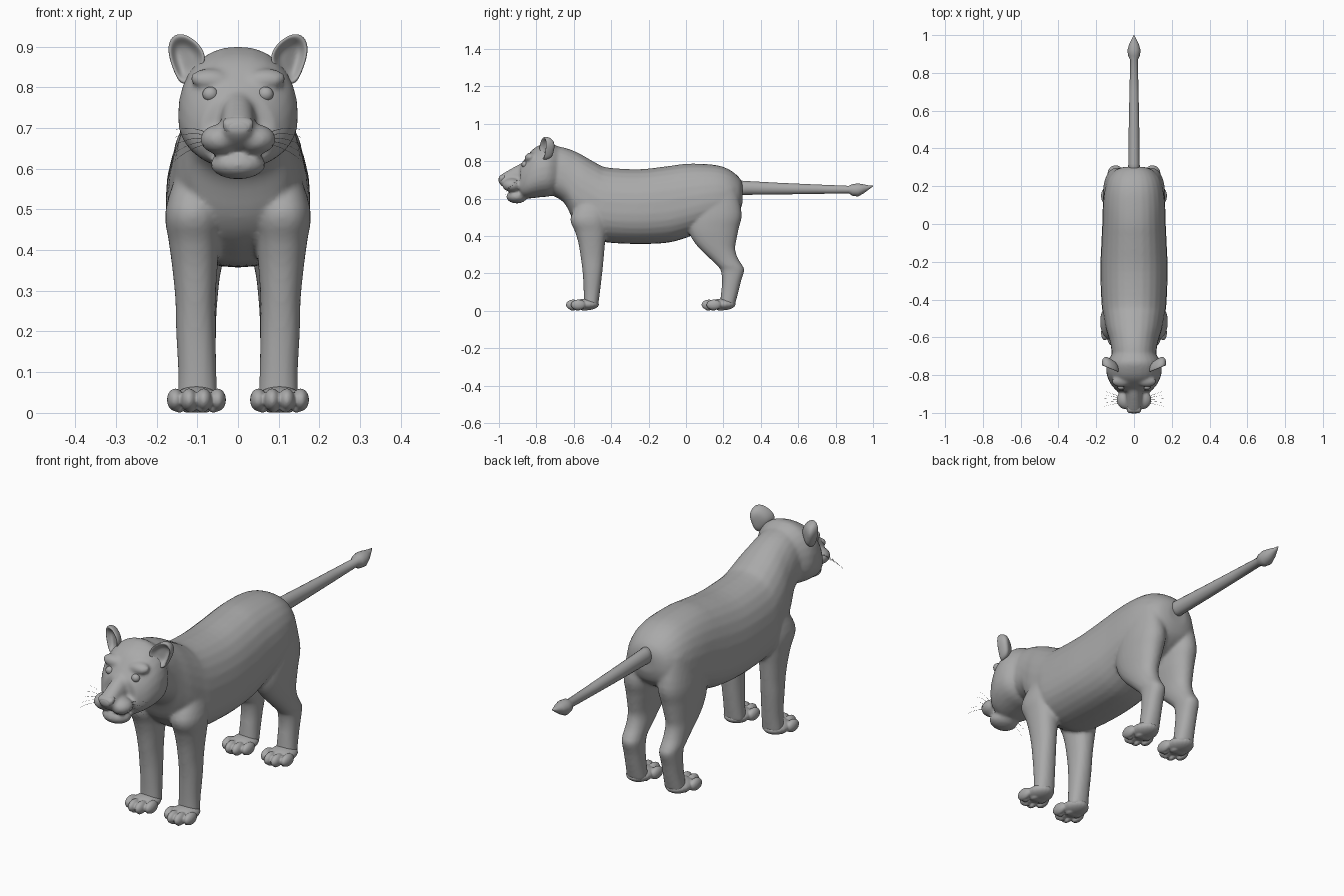
import bpy, bmesh, math
from mathutils import Vector, Matrix

if "Cube" in bpy.data.objects:
    bpy.data.objects.remove(bpy.data.objects["Cube"])

fur = bpy.data.materials.new("grey_fur")
fur.diffuse_color = (0.4, 0.4, 0.4, 1)
fur.use_nodes = True
fur.node_tree.nodes["Principled BSDF"].inputs["Base Color"].default_value = fur.diffuse_color


def finish(name, bm, mirror=False, voxel=0, smooth=0, subsurf=0):
    bmesh.ops.recalc_face_normals(bm, faces=bm.faces)
    me = bpy.data.meshes.new(name)
    bm.to_mesh(me)
    bm.free()
    me.materials.append(fur)
    for p in me.polygons:
        p.use_smooth = True
    ob = bpy.data.objects.new(name, me)
    bpy.context.collection.objects.link(ob)
    if mirror:
        m = ob.modifiers.new("mirror", 'MIRROR')
        m.use_mirror_merge = False
    if voxel:
        m = ob.modifiers.new("blend", 'REMESH')
        m.mode, m.voxel_size, m.use_smooth_shade = 'VOXEL', voxel, True
    if smooth:
        m = ob.modifiers.new("soften", 'SMOOTH')
        m.factor, m.iterations = 0.5, smooth
    if subsurf:
        m = ob.modifiers.new("round", 'SUBSURF')
        m.levels = m.render_levels = subsurf
    return ob


def spline(rows, steps=4):
    """Catmull-Rom interpolation of parameter rows."""
    out = []
    for i in range(len(rows) - 1):
        a, b, c, d = (rows[max(0, min(len(rows) - 1, i + k))] for k in (-1, 0, 1, 2))
        for s in range(steps):
            t = s / steps
            out.append([0.5 * (2 * q + (r - p) * t + (2 * p - 5 * q + 4 * r - w) * t * t
                               + (3 * q - p - 3 * r + w) * t ** 3)
                        for p, q, r, w in zip(a, b, c, d)])
    return out + [list(rows[-1])]


def loft(bm, rings):
    vs = [[bm.verts.new(p) for p in r] for r in rings]
    n = len(vs[0])
    for a, b in zip(vs, vs[1:]):
        for i in range(n):
            bm.faces.new((a[i], a[(i + 1) % n], b[(i + 1) % n], b[i]))
    bm.faces.new(vs[0])
    bm.faces.new(vs[-1][::-1])


def oval(n=28, power=0.9):
    for i in range(n):
        c, s = math.cos(math.tau * i / n), math.sin(math.tau * i / n)
        yield math.copysign(abs(c) ** power, c), math.copysign(abs(s) ** power, s)


def along_y(bm, rows, low=0.4):
    """Rows: y, top, bottom, half width; widest at fraction low of the height."""
    rings = []
    for y, top, bot, hw in spline(rows):
        zc = bot + low * (top - bot)
        rings.append([(hw * c, y, zc + s * ((top - zc) if s > 0 else (zc - bot))) for c, s in oval()])
    loft(bm, rings)


def along_z(bm, rows, side):
    """Rows: z, y front, y back, x inner, x outer."""
    rings = []
    for z, f, b, i, o in spline(rows):
        rings.append([(side * ((i + o) / 2 + c * (o - i) / 2), (f + b) / 2 + s * (b - f) / 2, z)
                      for c, s in oval()])
    loft(bm, rings)


def ball(bm, centre, radii, tilt=0):
    mat = Matrix.Translation(centre) @ Matrix.Rotation(tilt, 4, 'X') @ Matrix.Diagonal((*radii, 1))
    bmesh.ops.create_uvsphere(bm, u_segments=20, v_segments=14, radius=1, matrix=mat)


# Body: torso, neck, head and legs blended into one skin
bm = bmesh.new()
along_y(bm, [(-.72, .885, .62, .115), (-.65, .872, .575, .122), (-.60, .855, .48, .135),
             (-.55, .83, .425, .15), (-.48, .79, .385, .163), (-.42, .766, .365, .172),
             (-.25, .757, .357, .178), (-.1, .773, .364, .173), (0, .786, .39, .168),
             (.1, .785, .43, .165), (.18, .775, .46, .156), (.24, .75, .49, .137),
             (.285, .712, .53, .10), (.303, .68, .58, .05)])
# skull
along_y(bm, [(-.68, .875, .63, .11), (-.73, .9, .612, .142), (-.78, .887, .607, .147),
             (-.82, .862, .602, .137), (-.855, .82, .60, .118), (-.885, .78, .605, .09)], 0.42)
# nose bridge
along_y(bm, [(-.82, .835, .64, .055), (-.87, .795, .64, .046), (-.92, .768, .64, .042),
             (-.96, .745, .65, .04), (-.99, .726, .672, .034), (-1.003, .71, .69, .022)], 0.5)
ball(bm, (0, -.905, .61), (.068, .056, .036))  # chin
for s in (-1, 1):
    ball(bm, (s * .043, -.93, .672), (.05, .052, .037))  # muzzle
    ball(bm, (s * .068, -.835, .822), (.05, .03, .022), .5)  # brow
    along_z(bm, [(.62, -.55, -.42, .06, .14), (.50, -.617, -.42, .04, .178), (.42, -.592, -.425, .045, .17),
                 (.36, -.575, -.433, .05, .162), (.28, -.562, -.44, .055, .154), (.2, -.552, -.448, .055, .152),
                 (.1, -.547, -.46, .053, .147), (.025, -.547, -.47, .05, .148)], s)  # front leg
    along_z(bm, [(.66, .05, .27, .03, .145), (.52, .02, .298, .015, .163), (.44, .012, .282, .022, .162),
                 (.38, .035, .27, .035, .157), (.33, .075, .263, .045, .152), (.28, .127, .278, .05, .147),
                 (.24, .168, .303, .053, .145), (.215, .186, .312, .053, .142), (.16, .193, .295, .055, .142),
                 (.1, .188, .28, .055, .142), (.025, .18, .26, .053, .146)], s)  # hind leg
finish("body", bm, voxel=.008, smooth=5)

# Paws: foot, four toes and underside pads
for name, front, heel in (("front_paws", -.642, -.465), ("hind_paws", .083, .265)):
    bm = bmesh.new()
    mid, cx = (front + heel) / 2, .102
    ball(bm, (cx, mid + .02, .034), (.058, (heel - front) / 2 - .02, .031))
    for k, (dx, dy) in enumerate(((-.052, .026), (-.018, 0), (.018, 0), (.052, .026))):
        ball(bm, (cx + dx, front + .04 + dy, .032), (.0205, .04, .028))
        ball(bm, (cx + dx * .8, front + .036 + dy, .012), (.012, .017, .012))
    for dx in (-.02, 0, .02):
        ball(bm, (cx + dx, mid + .012, .013), (.018, .024, .013))
    finish(name, bm, mirror=True, voxel=.004, smooth=2)

# Tail with a pointed tuft
bm = bmesh.new()
tail = [(.26, .658, .04, .034), (.32, .657, .037, .03), (.5, .653, .031, .028), (.7, .65, .025, .024),
        (.87, .648, .02, .02), (.89, .646, .031, .031), (.92, .646, .035, .035), (.95, .652, .024, .026),
        (.98, .66, .01, .012), (1.0, .667, .002, .002)]
loft(bm, [[(hw * c, y, z + hh * s) for c, s in oval(20, 1)] for y, z, hh, hw in tail])
finish("tail", bm)

# Cupped ears
outline = [(.078, .872), (.09, .9), (.112, .92), (.135, .932), (.16, .928), (.172, .905),
           (.17, .875), (.158, .84), (.142, .805), (.115, .81), (.09, .84)]
bm = bmesh.new()
rings = []
for scale, back in ((.25, .034), (.6, .026), (.84, .002), (1, 0), (1.02, .015), (.85, .045), (.4, .062)):
    rings.append([(.128 + (x - .128) * scale, -.785 + back + .4 * (x - .08) * (.4 + .6 * scale),
                   .868 + (z - .868) * scale) for x, z in outline])
loft(bm, rings)
finish("ears", bm, mirror=True, subsurf=2)

# Eyes
bm = bmesh.new()
ball(bm, (.068, -.862, .783), (.019, .017, .018))
finish("eyes", bm, mirror=True)

# Nose pad
bm = bmesh.new()
along_y(bm, [(-.97, .73, .685, .036), (-.99, .726, .68, .037), (-1.0, .716, .688, .028)], .65)
finish("nose", bm)

# Whiskers
cu = bpy.data.curves.new("whiskers", 'CURVE')
cu.dimensions, cu.bevel_depth, cu.bevel_resolution = '3D', .0008, 0
cu.materials.append(fur)
for s in (-1, 1):
    for k in range(5):
        sp = cu.splines.new('POLY')
        sp.points.add(6)
        for j, p in enumerate(sp.points):
            t = j / 6
            z = .66 + .007 * k + t * (.012 * k - .012) - .028 * t * t
            p.co = (s * (.075 + .08 * t), -.945 + .008 * k + t * (.012 * k - .02), z, 1)
            p.radius = 1 - .6 * t
ob = bpy.data.objects.new("whiskers", cu)
bpy.context.collection.objects.link(ob)
